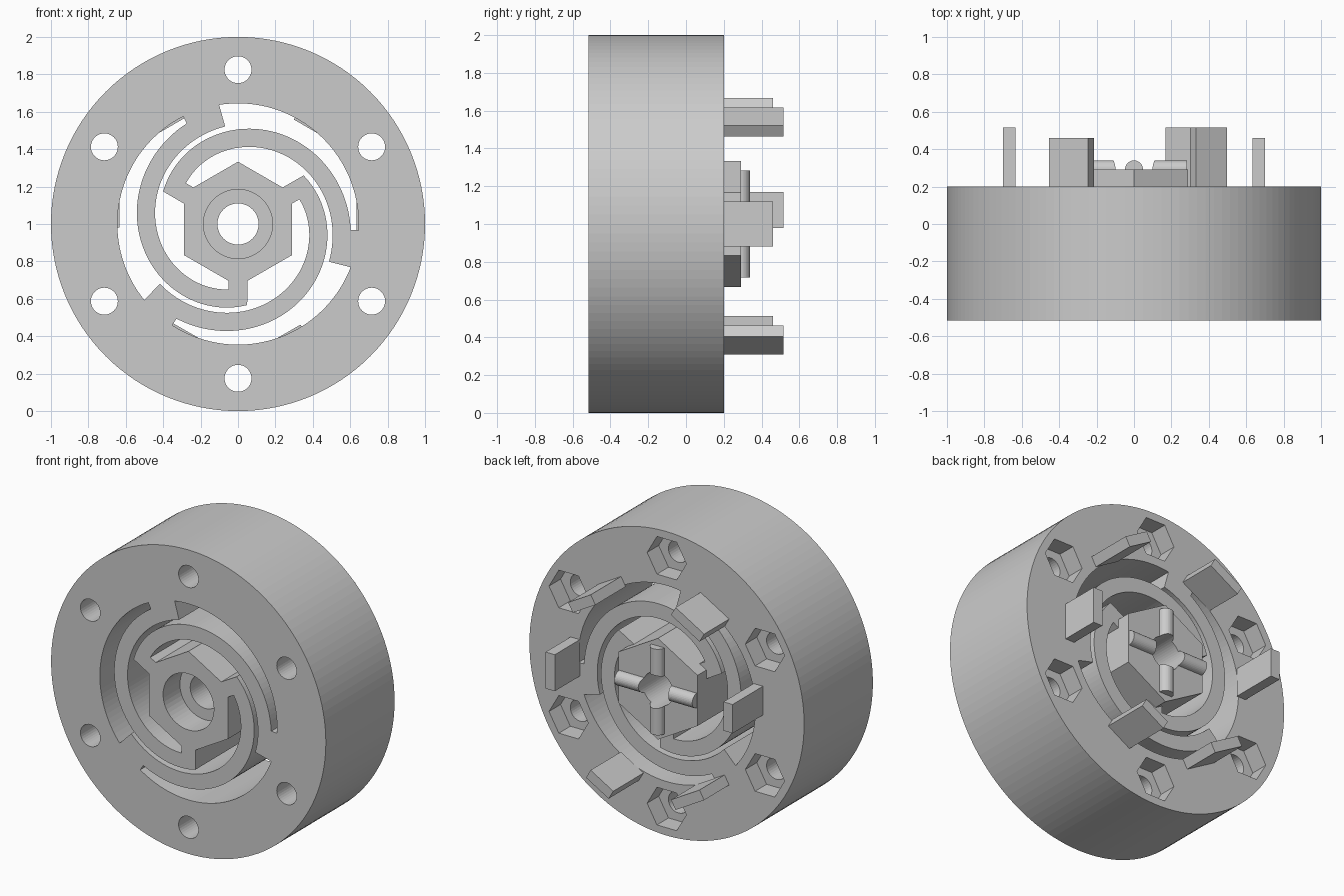
import bpy, bmesh
from math import sin, cos, radians, tan

if "Cube" in bpy.data.objects:
    bpy.data.objects.remove(bpy.data.objects["Cube"])

FRONT, BACK = -0.515, 0.2


def polar(a, r):
    return (r * cos(radians(a)), r * sin(radians(a)))


def along(a, u, v=0.0):
    """Point u out along direction a and v sideways (counter-clockwise)."""
    c, s = cos(radians(a)), sin(radians(a))
    return (u * c - v * s, u * s + v * c)


def ngon(n, r, centre=(0, 0), start=0):
    pts = [polar(start + 360 * i / n, r) for i in range(n)]
    return [(x + centre[0], z + centre[1]) for x, z in pts]


def face_on(p, d):
    return (p[0], d, p[1] + 1)


def prisms(name, outlines, d0, d1, place=face_on):
    """One mesh of straight extrusions of the given outlines."""
    bm = bmesh.new()
    for pts in outlines:
        a = [bm.verts.new(place(p, d0)) for p in pts]
        b = [bm.verts.new(place(p, d1)) for p in pts]
        bm.faces.new(a)
        bm.faces.new(b[::-1])
        for i in range(len(pts)):
            j = (i + 1) % len(pts)
            bm.faces.new((a[i], b[i], b[j], a[j]))
    bmesh.ops.recalc_face_normals(bm, faces=bm.faces)
    me = bpy.data.meshes.new(name)
    bm.to_mesh(me)
    bm.free()
    ob = bpy.data.objects.new(name, me)
    bpy.context.collection.objects.link(ob)
    return ob


def cut(ob, cutter):
    cutter.hide_render = True
    cutter.hide_set(True)
    m = ob.modifiers.new("cut", 'BOOLEAN')
    m.operation, m.solver, m.object = 'DIFFERENCE', 'EXACT', cutter
    bpy.context.view_layer.objects.active = ob
    bpy.ops.object.modifier_apply(modifier=m.name)


def span(a, b, n):
    return [a + (b - a) * i / n for i in range(n + 1)]


def spring_gap(a):
    """Opening between two spiral arms; a is the angle where one arm leaves the hub."""
    b = a + 120
    corner = 0.333 - 0.05 * tan(radians(30))
    pts = [polar(t, 0.645) for t in span(b - 171, a - 153, 36)]
    pts += [polar(a - p, 0.443 + 0.00105 * p) for p in span(153, -6.5, 50)]
    pts += [along(a, corner, 0.05), polar(a + 60, 0.333), along(b, corner, -0.05)]
    pts += [polar(b - p, 0.345 + 0.00105 * p) for p in span(8.1, 172.5, 50)]
    return pts


# main disc with spiral spring openings
body = prisms("spring_disc", [ngon(128, 1.0)], FRONT, BACK)
bolts = [polar(30 + 60 * i, 0.825) for i in range(6)]
bore = prisms("bore_cutter", [ngon(48, 0.11)], -0.7, 0.7)
cutters = [
    prisms("spring_gap_cutter", [spring_gap(a) for a in (30, 150, 270)], -0.7, 0.7),
    prisms("bolt_hole_cutter", [ngon(32, 0.072, c) for c in bolts], -0.7, 0.7),
    prisms("nut_pocket_cutter", [ngon(6, 0.143, c) for c in bolts], BACK - 0.12, 0.4),
    prisms("counterbore_cutter", [ngon(48, 0.185)], -0.7, -0.34),
    bore,
]
for c in cutters:
    cut(body, c)

# raised hexagonal hub on the back
boss = prisms("hub_boss", [ngon(6, 0.333, start=30)], BACK, 0.292)
cut(boss, bore)

# half-round ribs forming a cross on the hub
for i in range(4):
    def place(p, d, a=90 * i):
        x, z = along(a, d, p[0])
        return (x, 0.292 + p[1], z + 1)
    rib = prisms("hub_rib", [[polar(t, 0.048) for t in span(0, 180, 16)]], 0.06, 0.283, place)
    cut(rib, bore)


# upright tabs around the opening, short and tall alternating
def tab(a, shift, half):
    return [along(a, u, shift + v) for u, v in
            ((0.633, -half), (0.7, -half), (0.7, half), (0.633, half))]


prisms("short_tabs", [tab(a, 0, 0.12) for a in (0, 120, 240)], BACK, 0.46)
prisms("tall_tabs", [tab(a, -0.075, 0.095) for a in (60, 180, 300)], BACK, 0.515)

for c in cutters:
    bpy.data.objects.remove(c, do_unlink=True)
